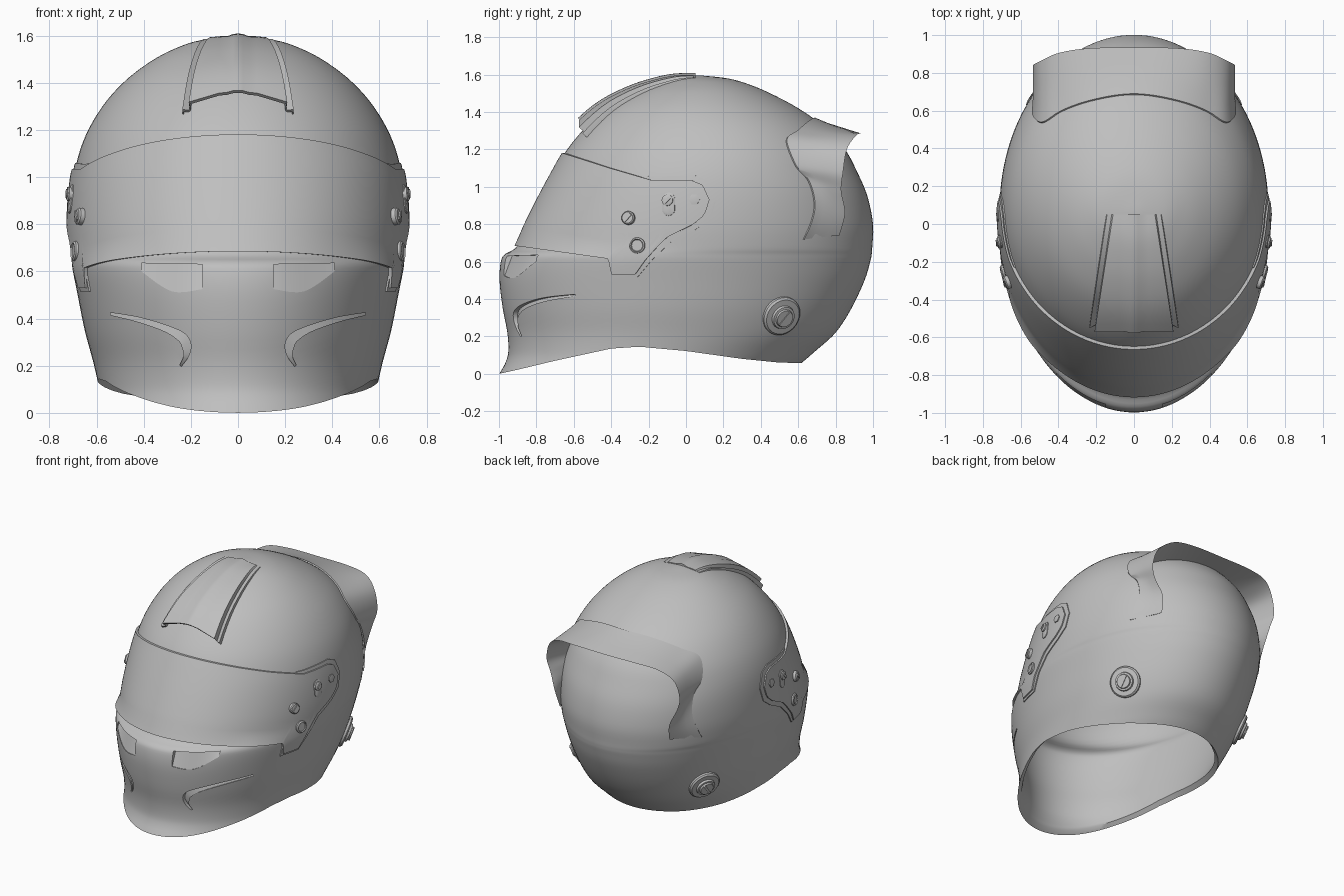
import bpy, bmesh, math
from mathutils import Vector

if "Cube" in bpy.data.objects:
    bpy.data.objects.remove(bpy.data.objects["Cube"])

grey = bpy.data.materials.new("helmet_grey")
grey.use_nodes = True
COLOUR = (0.52, 0.52, 0.52, 1)
grey.diffuse_color = COLOUR
grey.node_tree.nodes["Principled BSDF"].inputs["Base Color"].default_value = COLOUR


# ---------- helpers ----------
def smooth_path(pts, n):
    """Catmull-Rom curve through tuples of any length."""
    out = []
    for i in range(len(pts) - 1):
        a, b, c, d = pts[max(i - 1, 0)], pts[i], pts[i + 1], pts[min(i + 2, len(pts) - 1)]
        for k in range(n):
            t = k / n
            out.append(tuple(0.5 * (2 * q + (r - p) * t + (2 * p - 5 * q + 4 * r - s) * t * t
                                    + (3 * q - p - 3 * r + s) * t ** 3)
                             for p, q, r, s in zip(a, b, c, d)))
    return out + [tuple(pts[-1])]


def interp(table, x):
    """Piecewise linear lookup on the first column."""
    if x <= table[0][0]:
        return table[0][1:]
    if x >= table[-1][0]:
        return table[-1][1:]
    lo, hi = 0, len(table) - 1
    while hi - lo > 1:
        mid = (lo + hi) // 2
        lo, hi = (mid, hi) if table[mid][0] <= x else (lo, mid)
    t = (x - table[lo][0]) / (table[hi][0] - table[lo][0])
    return [p + (q - p) * t for p, q in zip(table[lo][1:], table[hi][1:])]


def bisect(inside, lo, hi):
    for _ in range(26):
        mid = (lo + hi) / 2
        lo, hi = (mid, hi) if inside(mid) else (lo, mid)
    return lo


def loft(name, loops):
    """Closed solid from a list of closed loops, capped at both ends."""
    bm = bmesh.new()
    rings = [[bm.verts.new(p) for p in loop] for loop in loops]
    n = len(rings[0])
    for r, s in zip(rings, rings[1:]):
        for i in range(n):
            bm.faces.new((r[i], r[(i + 1) % n], s[(i + 1) % n], s[i]))
    bm.faces.new(rings[0])
    bm.faces.new(rings[-1])
    bmesh.ops.recalc_face_normals(bm, faces=bm.faces)
    mesh = bpy.data.meshes.new(name)
    bm.to_mesh(mesh)
    bm.free()
    mesh.materials.append(grey)
    ob = bpy.data.objects.new(name, mesh)
    bpy.context.collection.objects.link(ob)
    return ob


# ---------- base form: height, half width, front y, rear y ----------
ROWS = smooth_path([
    (-.06, .54, -1.03, .47), (0, .565, -.998, .54), (.06, .58, -.965, .62), (.12, .592, -.95, .69),
    (.22, .615, -.955, .80), (.35, .65, -.98, .885), (.5, .68, -.997, .955), (.6, .70, -.99, .985),
    (.64, .705, -.968, .993), (.68, .708, -.905, .996), (.8, .712, -.85, 1.0), (.95, .703, -.775, .97),
    (1.08, .68, -.705, .915), (1.2, .635, -.635, .85), (1.32, .56, -.535, .74), (1.42, .465, -.425, .60),
    (1.5, .355, -.29, .45), (1.55, .255, -.17, .33), (1.58, .16, -.07, .22), (1.595, .02, .04, .08)], 24)
CENTRE = Vector((0, .05, .8))


def oval(z):
    w, f, r = interp(ROWS, z)
    return w, (f + r) / 2, (r - f) / 2


def ring_point(z, ang):
    w, c, a = oval(z)
    return Vector((w * math.sin(ang), c - a * math.cos(ang), z))


def level(p):
    w, c, a = oval(p[2])
    return (p[0] / w) ** 2 + ((p[1] - c) / a) ** 2


def push(p, d):
    return p + (p - CENTRE).normalized() * d


def snap(p):
    d = Vector(p) - CENTRE
    return CENTRE + d * bisect(lambda s: level(CENTRE + d * s) < 1 and (CENTRE + d * s).z < 1.595, .3, 1.8)


def on_top(x, y):
    return Vector((x, y, bisect(lambda z: level((x, y, z)) < 1, .8, 1.595)))


def on_side(y, z):
    w, c, a = oval(z)
    return Vector((w * math.sqrt(max(0, 1 - ((y - c) / a) ** 2)), y, z))


def on_front(x, z):
    w, c, a = oval(z)
    return c - a * math.sqrt(max(0, 1 - (x / w) ** 2))


def normal(p):
    e = .004
    axes = [Vector((e, 0, 0)), Vector((0, e, 0)), Vector((0, 0, e))]
    return Vector([level(p + v) - level(p - v) for v in axes]).normalized()


# ---------- shell with a curved lower opening ----------
EDGE = [(-1, .0), (-.9, .022), (-.7, .07), (-.4, .135), (-.25, .145), (0, .122), (.3, .08), (.5, .06), (.6, .058)]
COLS, LEVELS = 128, 64
outer = [[] for _ in range(LEVELS + 1)]
for i in range(COLS):
    ang = 2 * math.pi * i / COLS

    def at(u):
        k = min(int(u), len(ROWS) - 2)
        return ring_point(ROWS[k][0] + (ROWS[k + 1][0] - ROWS[k][0]) * (u - k), ang)
    u0 = bisect(lambda u: at(u).z < interp(EDGE, at(u).y)[0], 0, 140)
    for k in range(LEVELS + 1):
        outer[k].append(at(u0 + (len(ROWS) - 1 - u0) * k / LEVELS))
inner = [[push(p, -.04) for p in ring] for ring in outer]
shell = loft("shell", inner[::-1] + outer)

# ---------- chin vents and hooked grooves cut into the shell ----------
VENT = [(.15, .63, .15, .525), (.28, .632, .28, .515), (.41, .635, .41, .60)]
HOOK = [(.54, .425, .54, .415), (.42, .405, .42, .385), (.30, .37, .31, .345), (.225, .335, .25, .305),
        (.20, .29, .235, .275), (.21, .24, .23, .242), (.24, .197, .247, .203)]
for sx in (-1, 1):
    for pairs, top_d, bot_d in ((VENT, .026, .004), (HOOK, .024, .012)):
        loops = [[(sx * xt, -1.3, zt), (sx * xt, on_front(xt, zt) + top_d, zt),
                  (sx * xb, on_front(xb, zb) + bot_d, zb), (sx * xb, -1.3, zb)]
                 for xt, zt, xb, zb in smooth_path(pairs, 5)]
        cutter = loft("groove_cutter", loops)
        cutter.hide_render = True
        mod = shell.modifiers.new("groove", 'BOOLEAN')
        mod.operation, mod.solver, mod.object = 'DIFFERENCE', 'EXACT', cutter
        bpy.context.view_layer.objects.active = shell
        bpy.ops.object.modifier_apply(modifier=mod.name)
        bpy.data.objects.remove(cutter)


# ---------- visor and its side surrounds ----------
def wrap(name, top, bot, a0, a1, cols, lift):
    """Curved plate between two side-view outlines."""
    loops = []
    for i in range(cols + 1):
        ang = a0 + (a1 - a0) * i / cols
        zt, zb = (bisect(lambda z: z < interp(t, ring_point(z, ang).y)[0], .3, 1.45) for t in (top, bot))
        zt = max(zt, zb + .003)
        pts = [ring_point(zb + (zt - zb) * k / 10, ang) for k in range(11)]
        out = Vector((math.sin(ang) / .7, -math.cos(ang) / .85, 0)).normalized()
        loops.append([p + out * lift for p in pts] + [p - out * .006 for p in reversed(pts)])
    return loft(name, loops)


def side_angle(y):
    w, c, a = oval(.93)
    return math.acos((c - y) / a)


TOP = [(-1, 1.185), (-.66, 1.185), (-.4, 1.1), (-.18, 1.035), (.03, 1.035), (.09, 1.01), (.125, .93)]
BOT = [(-1, .685), (-.9, .685), (-.41, .615), (-.395, .53), (-.27, .53), (-.2, .63), (-.1, .73),
       (.04, .80), (.1, .85), (.125, .93)]
TOP2 = [(-.26, 1.06), (-.18, 1.055), (.05, 1.06), (.12, 1.03), (.16, .93)]
BOT2 = [(-.26, .515), (-.18, .61), (-.08, .705), (.05, .77), (.13, .83), (.16, .93)]
wrap("visor", TOP, BOT, -side_angle(.125), side_angle(.125), 240, .016)
for sx, side in ((1, "left"), (-1, "right")):
    wrap(side + "_visor_surround", TOP2, BOT2, sx * side_angle(-.26), sx * side_angle(.16), 50, .007)


# ---------- round fittings: steps of (radius, height) ----------
def fitting(name, y, z, steps, sides=28, stretch=0, slot=0):
    for sx, side in ((1, "left_"), (-1, "right_")):
        p = on_side(y, z)
        n = normal(p)
        u = Vector((0, 1, 0)) - n * n.y
        u.normalize()
        v = n.cross(u)

        def place(a, b, h):
            q = p + u * a + v * b + n * h
            return (sx * q.x, q.y, q.z)
        loops = []
        for r, h in steps:
            angs = [2 * math.pi * k / sides for k in range(sides)]
            loops.append([place(r * math.cos(t), r * math.sin(t) + math.copysign(stretch, math.sin(t)), h)
                          for t in angs])
        loft(side + name, loops)
        if slot:
            h = steps[-1][1]
            bar = [(-slot, -.008), (slot, -.008), (slot, .008), (-slot, .008)]
            d = math.sqrt(.5)
            loft(side + name + "_slot", [[place((a - b) * d, (a + b) * d, h + e) for a, b in bar]
                                         for e in (-.005, .006)])


fitting("strap_bolt", .51, .31, [(.108, -.03), (.108, .008), (.098, .018), (.066, .02), (.062, .034),
                                 (.05, .036), (.046, .046)], slot=.045)
fitting("visor_stud", -.30, .83, [(.036, 0), (.036, .034), (.03, .04)], slot=.026)
fitting("visor_latch", -.255, .685, [(.042, 0), (.042, .026), (.034, .032), (.03, .026)])
fitting("pivot_slot_plate", -.09, .905, [(.034, 0), (.034, .02), (.026, .024)], stretch=.028)
fitting("pivot_screw", -.095, .925, [(.03, .01), (.03, .032), (.022, .036)], slot=.018)
fitting("pivot_hex_bolt", .045, .93, [(.03, 0), (.03, .022), (.018, .024)], sides=6)

# ---------- top scoop with side fins ----------
loops = []
for k in range(17):
    t = k / 16
    y, h = .05 - .58 * t, .006 + .05 * t
    wo, wi = .15 + .085 * t, .11 + .085 * t
    half = [(0, h + .008), (.02, h + .006), (.045, h - .002), (.075, h), (wi, h), (wi + .008, .1 * h),
            (wo - .008, .55 * h), (wo, -.004)]
    prof = [(-x, e) for x, e in half[:0:-1]] + half
    base = [(on_top(x, y), e) for x, e in prof]
    loops.append([push(p, e) for p, e in base] + [push(p, e - .016) for p, e in reversed(base)])
loft("top_scoop", loops)

# ---------- rear spoiler: front edge on the shell, raised trailing edge ----------
HALF = [(0, .685, 1.365, 0, .935, 1.285), (.2, .655, 1.35, .24, .93, 1.285), (.38, .595, 1.30, .40, .905, 1.27),
        (.49, .54, 1.25, .50, .86, 1.2), (.555, .60, 1.13, .535, .84, 1.08), (.53, .665, 1.03, .51, .83, .98),
        (.52, .67, .88, .46, .85, .86), (.56, .62, .72, .44, .82, .74)]
stations = [(-s[0], *s[1:3], -s[3], *s[4:]) for s in HALF[:0:-1]] + HALF
loops = []
for s in smooth_path(stations, 8):
    front, rear = snap(s[:3]), Vector(s[3:])
    under = push(snap(front.lerp(rear, .55)), -.01)
    loops.append([push(front, -.008), push(front, .008), front.lerp(rear, .3), front.lerp(rear, .65), rear,
                  rear.lerp(under, .1), rear.lerp(under, .5), under])
loft("rear_spoiler", loops)

# ---------- shading ----------
for ob in bpy.context.collection.objects:
    if ob.type == 'MESH' and grey.name in ob.data.materials:
        bpy.ops.object.select_all(action='DESELECT')
        ob.select_set(True)
        bpy.context.view_layer.objects.active = ob
        bpy.ops.object.shade_smooth_by_angle(angle=math.radians(35))
